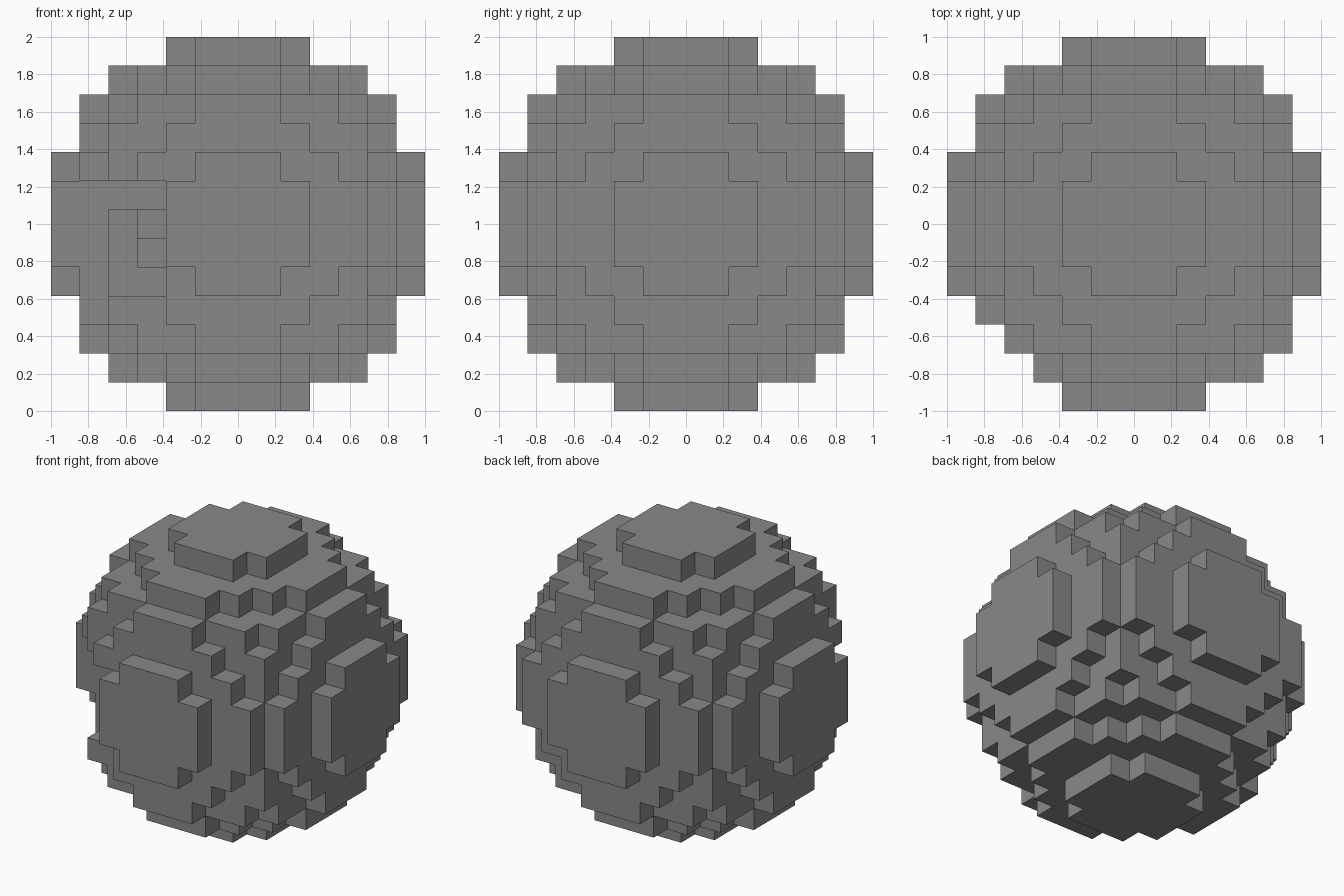
import bpy
import bmesh
from mathutils import Vector

if "Cube" in bpy.data.objects:
    bpy.data.objects.remove(bpy.data.objects["Cube"], do_unlink=True)

GRID = 13
HALF = GRID // 2
CELL = 2 / GRID
CELL_RANGE = range(-HALF, HALF + 1)

grey = bpy.data.materials.new("stone_grey")
grey.use_nodes = True
colour = (0.25, 0.25, 0.25, 1)
grey.diffuse_color = colour
grey.node_tree.nodes["Principled BSDF"].inputs["Base Color"].default_value = colour

# Solid ball of cubic blocks
blocks = {(x, y, z) for x in CELL_RANGE for y in CELL_RANGE for z in CELL_RANGE
          if x * x + y * y + z * z <= (GRID / 2) ** 2}


def carve(x_range, z_range, last_y):
    """Remove every block in a box that opens towards the front."""
    for x in range(x_range[0], x_range[1] + 1):
        for z in range(z_range[0], z_range[1] + 1):
            for y in range(-HALF, last_y + 1):
                blocks.discard((x, y, z))


# Stepped notch in the front corner, narrowing as it goes deeper
carve((-5, -3), (-2, 1), -3)
carve((-4, -3), (-2, 0), -2)
carve((-3, -3), (-1, 0), -1)
carve((-3, -3), (0, 0), 0)

# Outer skin: one square for each exposed block side
bm = bmesh.new()
corners = {}


def corner(point):
    key = tuple(round(2 * c) for c in point)
    if key not in corners:
        corners[key] = bm.verts.new(point * CELL + Vector((0, 0, 1)))
    return corners[key]


for block in sorted(blocks):
    centre = Vector(block)
    for axis in range(3):
        for sign in (-1, 1):
            normal = Vector((0, 0, 0))
            normal[axis] = sign
            if tuple(int(c) for c in centre + normal) in blocks:
                continue
            u = Vector((0, 0, 0))
            u[(axis + 1) % 3] = 0.5
            v = normal.cross(u)
            middle = centre + normal / 2
            bm.faces.new([corner(middle + a * u + b * v)
                          for a, b in ((-1, -1), (1, -1), (1, 1), (-1, 1))])

# Merge coplanar squares into flat terraces
bmesh.ops.dissolve_limit(bm, angle_limit=0.01, verts=bm.verts[:], edges=bm.edges[:])

mesh = bpy.data.meshes.new("block_ball")
bm.to_mesh(mesh)
bm.free()
mesh.materials.append(grey)
ball = bpy.data.objects.new("block_ball", mesh)
bpy.context.collection.objects.link(ball)
